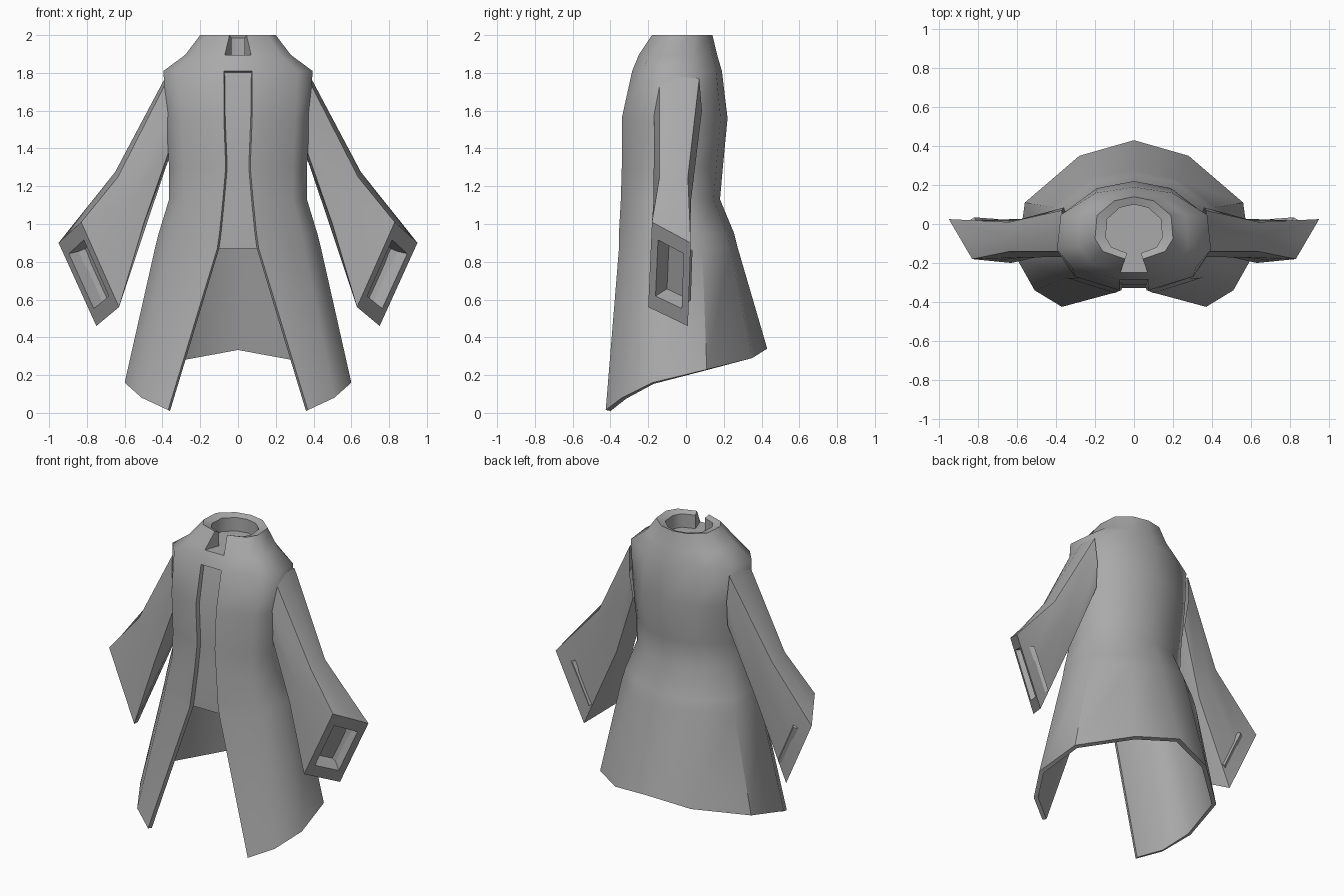
import bpy
import bmesh
import math
from mathutils import Vector

cube = bpy.data.objects.get("Cube")
if cube:
    bpy.data.objects.remove(cube, do_unlink=True)

cloth = bpy.data.materials.new("grey_cloth")
cloth.use_nodes = True
cloth.diffuse_color = (0.4, 0.4, 0.4, 1)
bsdf = next(n for n in cloth.node_tree.nodes if n.type == "BSDF_PRINCIPLED")
bsdf.inputs["Base Color"].default_value = (0.4, 0.4, 0.4, 1)
bsdf.inputs["Roughness"].default_value = 0.8


def make(name, verts, faces, thickness=0.0, angle=50, creases=()):
    """Mesh object with optional inward thickness and angle-limited smooth shading."""
    mesh = bpy.data.meshes.new(name)
    mesh.from_pydata(verts, [], faces)
    bm = bmesh.new()
    bm.from_mesh(mesh)
    bmesh.ops.recalc_face_normals(bm, faces=bm.faces)
    bm.to_mesh(mesh)
    bm.free()
    mesh.materials.append(cloth)
    obj = bpy.data.objects.new(name, mesh)
    bpy.context.collection.objects.link(obj)
    bpy.ops.object.select_all(action="DESELECT")
    obj.select_set(True)
    bpy.context.view_layer.objects.active = obj
    if thickness:
        mod = obj.modifiers.new("thickness", "SOLIDIFY")
        mod.thickness = thickness
        mod.offset = -1
        bpy.ops.object.modifier_apply(modifier=mod.name)
    bpy.ops.object.shade_smooth_by_angle(angle=math.radians(angle))
    for edge in obj.data.edges:
        if set(edge.vertices) in creases:
            edge.use_edge_sharp = True
    return obj


def strip(a, b, n, closed=False):
    """Quads joining two rows of n vertices that start at a and b."""
    return [(a + i, a + (i + 1) % n, b + (i + 1) % n, b + i)
            for i in range(n if closed else n - 1)]


# Coat body: hem points for one half, from front edge to back centre
hem = [(.37, -.425, .015), (.51, -.34, .08), (.6, -.18, .16),
       (.56, .11, .23), (.28, .35, .29), (0, .43, .34)]
outline = [(.8, -.75), (1, -.35), (.95, .4), (.5, .87), (0, 1)]
# Rows: height, half width, front y, back y, half width of the front gap
rows = [(.87, .44, -.355, .275, .11),
        (.95, .42, -.355, .255, .098),
        (1.13, .365, -.345, .18, .08),
        (1.3, .365, -.34, .195, .065),
        (1.56, .38, -.34, .22, .075),
        (1.81, .395, -.285, .19, .075),
        (1.895, .28, -.25, .165, .07),
        (2.0, .2, -.18, .14, .045),
        (1.985, .145, -.15, .1, .035),
        (1.895, .145, -.15, .1, .035)]


def half_row(z, w, front, back, gap):
    mid, half = (front + back) / 2, (back - front) / 2
    return [(gap, front, z)] + [(w * u, mid + half * v, z) for u, v in outline]


def mirrored(half):
    return half + [(-x, y, z) for x, y, z in reversed(half[:-1])]


verts, faces = [], []
for half in [hem] + [half_row(*r) for r in rows]:
    verts += mirrored(half)
N = 11
count = len(rows) + 1
for r in range(count - 1):
    faces += strip(r * N, (r + 1) * N, N)

# Chest closes the front gap between the panel top and the collar notch
chest, notch, rim, inner, well = [r * N for r in range(count - 5, count)]
faces.append((chest, notch, notch + N - 1, chest + N - 1))
# Notch sides and neck floor
for c in (0, N - 1):
    faces.append((notch + c, rim + c, inner + c, well + c))
faces.append([well + i for i in range(N)] + [notch + N - 1, notch])
creases = [{3, 3 + N}, {7, 7 + N}]
make("coat_body", verts, faces, thickness=.028, creases=creases)

# Recessed front panel
verts, faces = [], []
panel_rows = rows[:6]
for z, w, front, back, gap in panel_rows:
    verts += [(s * (gap + .01), front + .027, z) for s in (-1, 1)]
for r in range(len(panel_rows) - 1):
    faces += strip(2 * r, 2 * r + 2, 2)
make("front_panel", verts, faces, thickness=.012)


# Sleeves: rings of four corners with bulged middles
def ring(corners, bulge):
    pts = [Vector(c) for c in corners]
    centre = sum(pts, Vector()) / 4
    out = []
    for i, p in enumerate(pts):
        m = (p + pts[(i + 1) % 4]) / 2
        out += [p, m + (m - centre) * bulge]
    return out


shoulder = [(.37, -.14, 1.77), (.37, .07, 1.77), (.35, .06, 1.43), (.35, -.16, 1.43)]
elbow = [(.635, -.14, 1.25), (.64, .01, 1.25), (.51, .01, 1.0), (.5, -.17, 1.0)]
cuff = [(.83, -.18, 1.01), (.95, .025, .9), (.75, .01, .46), (.63, -.2, .56)]
cuff_ring = ring(cuff, 0)
centre = sum(cuff_ring, Vector()) / 8
a, b, c, d = [Vector(p) for p in cuff]
inward = (b - a).cross(d - a).normalized()
opening = [centre + (p - centre) * .66 for p in cuff_ring]
pocket = [centre + (p - centre) * .6 + inward * .09 for p in cuff_ring]

sleeve = [ring(shoulder, .18), ring(elbow, .2), cuff_ring, opening, pocket]
faces = [[8 * (len(sleeve) - 1) + i for i in range(8)]]
for r in range(len(sleeve) - 1):
    faces += strip(8 * r, 8 * r + 8, 8, closed=True)
for side, sign in (("left", 1), ("right", -1)):
    verts = [(sign * p.x, p.y, p.z) for rg in sleeve for p in rg]
    make(side + "_sleeve", verts, faces, angle=55)
